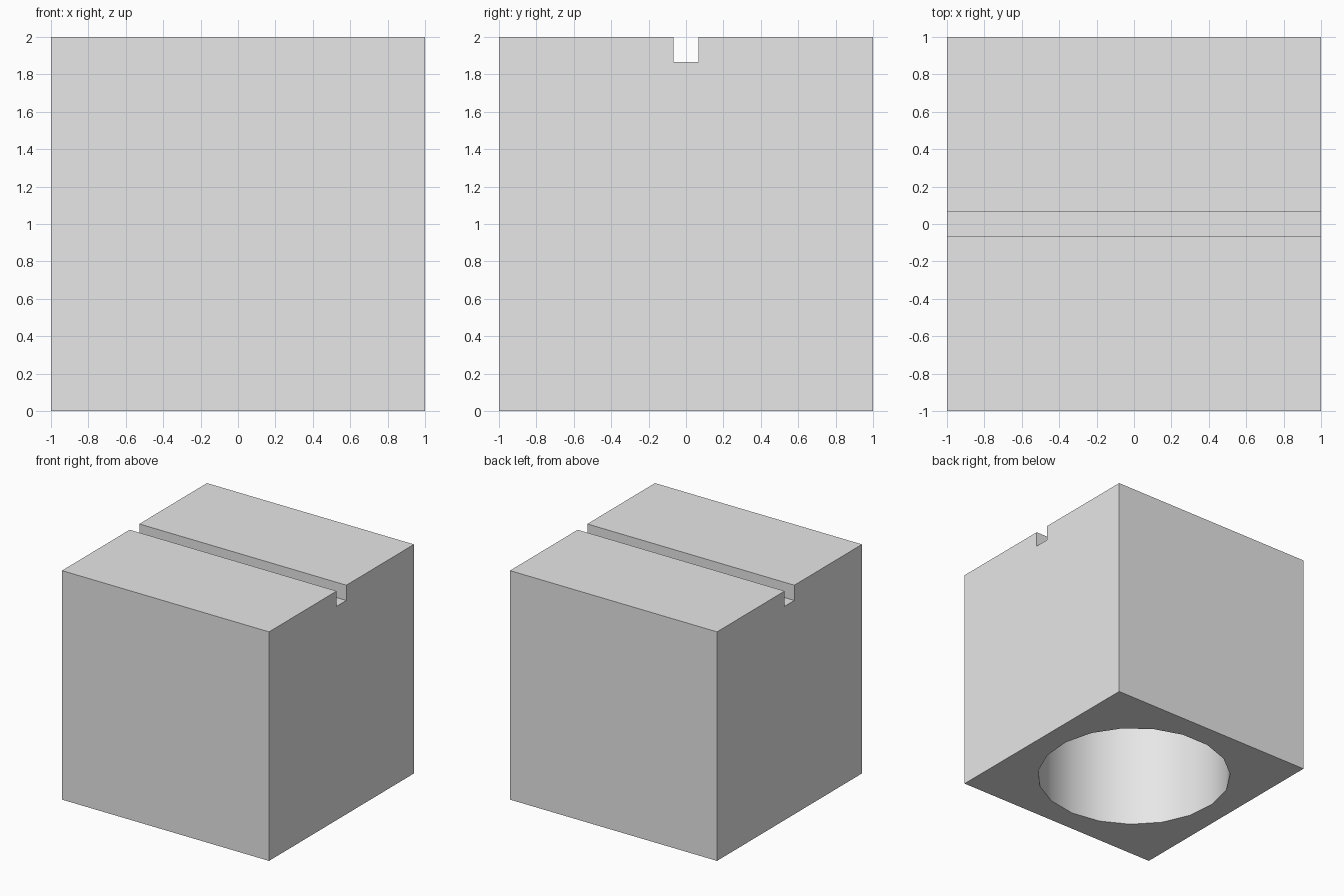
import bpy
import math

default = bpy.data.objects.get("Cube")
if default:
    bpy.data.objects.remove(default, do_unlink=True)

SIZE = 2.0
SLOT = SIZE / 15          # slot width and depth
BORE_RADIUS = 0.8
BORE_DEPTH = 1.6

grey = bpy.data.materials.new("light grey")
grey.use_nodes = True
colour = (0.8, 0.8, 0.8, 1.0)
grey.diffuse_color = colour
grey.node_tree.nodes["Principled BSDF"].inputs["Base Color"].default_value = colour


def cut(target, cutter):
    """Subtract the cutter from the target, then remove it."""
    mod = target.modifiers.new(cutter.name, "BOOLEAN")
    mod.operation = "DIFFERENCE"
    mod.solver = "EXACT"
    mod.object = cutter
    cutter.hide_render = True
    bpy.context.view_layer.objects.active = target
    bpy.ops.object.modifier_apply(modifier=mod.name)
    bpy.data.objects.remove(cutter, do_unlink=True)


# Solid cube body
bpy.ops.mesh.primitive_cube_add(size=SIZE, location=(0, 0, SIZE / 2))
block = bpy.context.object
block.name = "block"
block.data.materials.append(grey)

# Straight slot across the top, running along x
bpy.ops.mesh.primitive_cube_add(size=1, location=(0, 0, SIZE))
slot = bpy.context.object
slot.name = "slot_cutter"
slot.scale = (SIZE * 1.2, SLOT, SLOT * 2)
slot.data.materials.append(grey)
cut(block, slot)

# Blind round bore in the underside, a facet corner towards the front
bpy.ops.mesh.primitive_cylinder_add(
    vertices=19, radius=BORE_RADIUS, depth=BORE_DEPTH * 2, rotation=(0, 0, math.pi))
bore = bpy.context.object
bore.name = "bore_cutter"
bore.data.materials.append(grey)
cut(block, bore)

# Smooth bore wall, crisp edges elsewhere
bpy.ops.object.select_all(action="DESELECT")
block.select_set(True)
bpy.context.view_layer.objects.active = block
bpy.ops.object.shade_smooth_by_angle(angle=math.radians(30))
